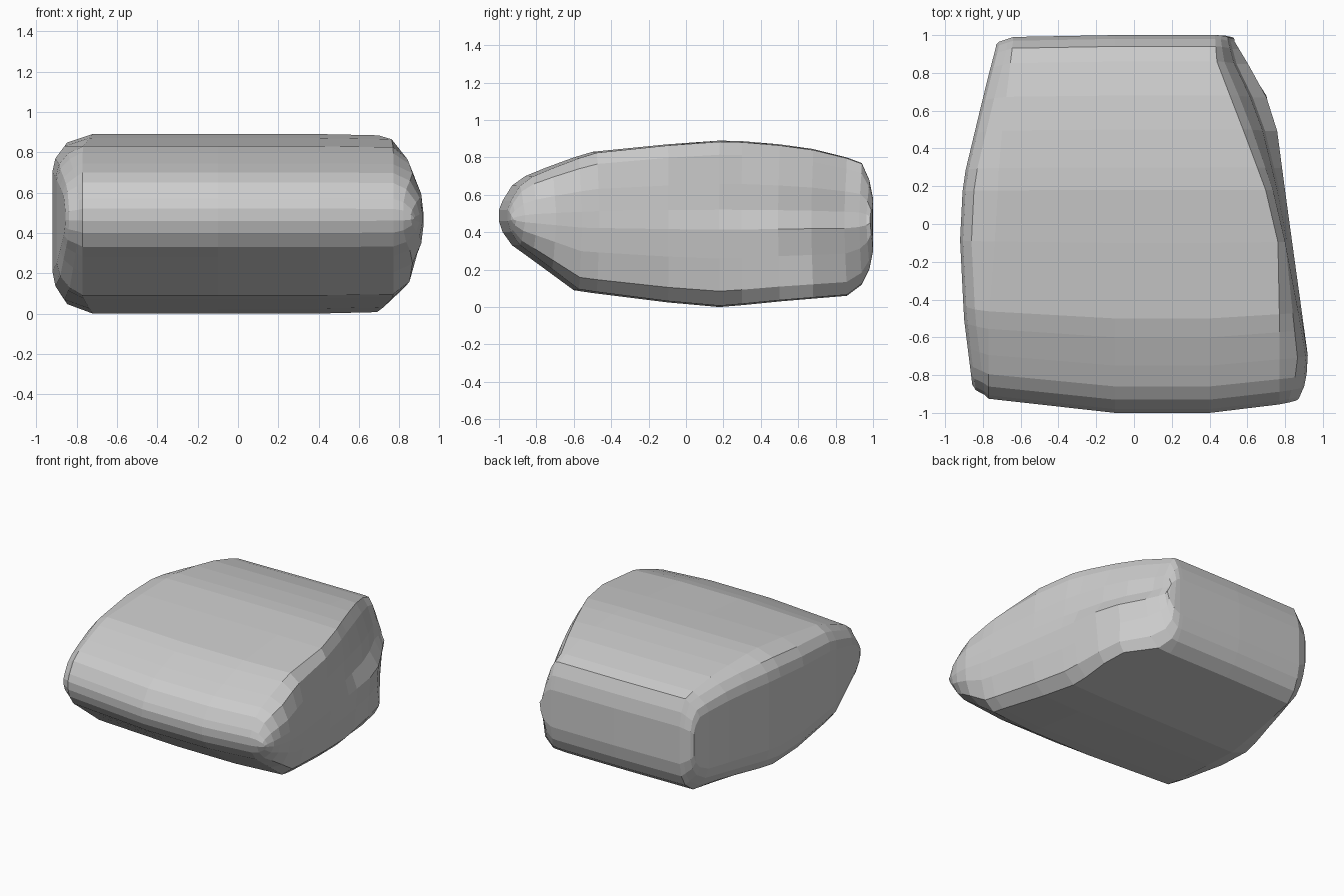
import bpy, bmesh

cube = bpy.data.objects.get("Cube")
if cube:
    bpy.data.objects.remove(cube, do_unlink=True)

# Side profile as (y, bottom z, top z), from nose to back
PROFILE = [(-1, .46, .52), (-.98, .4, .57), (-.93, .33, .65), (-.86, .28, .7),
           (-.75, .2, .745), (-.6, .09, .8), (-.5, .075, .83), (-.1, .025, .87),
           (.18, 0, .89), (.3, .01, .887), (.5, .03, .87), (.68, .045, .845),
           (.86, .06, .8), (.94, .12, .77), (.98, .2, .68), (1, .3, .58)]
MID_Z = .47

# Plan outlines of the right end, as (y, x)
RIGHT_RIM = [(-.5, -.77), (0, -.73), (.4, -.71), (.97, -.64)]
RIGHT_SIDE = [(-.9, -.85), (-.5, -.9), (0, -.925), (.25, -.9), (.75, -.78), (.94, -.73)]

# The left end leans inward at the rear, so it has lower and upper outlines
LEFT_RIM_LOW = [(-.5, .77), (.26, .68), (.5, .685), (.66, .68), (.85, .51), (.97, .43)]
LEFT_RIM_TOP = [(-.5, .77), (0, .76), (.2, .69), (.6, .54), (.85, .44), (.97, .43)]
LEFT_BEVEL_LOW = [(-.93, .82), (-.75, .87), (0, .79), (.26, .76), (.66, .715), (.85, .58), (.97, .48)]
LEFT_BEVEL_TOP = [(-.93, .82), (-.75, .87), (0, .79), (.2, .73), (.6, .59), (.85, .48), (.97, .46)]
LEFT_SIDE_LOW = [(-.93, .87), (-.85, .905), (-.73, .925), (.1, .81), (.59, .745), (.82, .62), (.97, .53)]
LEFT_SIDE_TOP = [(-.93, .87), (-.85, .905), (-.73, .925), (.1, .79), (.59, .67), (.82, .55), (.97, .51)]


def interpolate(curve, y):
    if y <= curve[0][0]:
        return curve[0][1]
    for (y0, x0), (y1, x1) in zip(curve, curve[1:]):
        if y <= y1:
            return x0 + (x1 - x0) * (y - y0) / (y1 - y0)
    return curve[-1][1]


def add_ring(bm, low_curve, top_curve, shift=0, front=1, back=1, height=1):
    """Scaled profile loop whose x positions follow two plan outlines."""
    lower, upper = [], []
    for y, bottom, top in PROFILE:
        y *= front if y < 0 else back
        for verts, curve, z in ((lower, low_curve, bottom), (upper, top_curve, top)):
            x = interpolate(curve, y) + shift
            verts.append(bm.verts.new((x, y, MID_Z + (z - MID_Z) * height)))
    return lower + upper[::-1]


def cap(bm, ring):
    """Close an end with strips between the lower and upper edges."""
    for i in range(len(PROFILE) - 1):
        bm.faces.new((ring[i], ring[i + 1], ring[-2 - i], ring[-1 - i]))


# Rounded body lofted from one end to the other
bm = bmesh.new()
rings = [
    add_ring(bm, RIGHT_SIDE, RIGHT_SIDE, 0, .85, .95, .58),
    add_ring(bm, RIGHT_SIDE, RIGHT_SIDE, .015, .88, .965, .75),
    add_ring(bm, RIGHT_SIDE, RIGHT_SIDE, .06, .905, .98, .9),
    add_ring(bm, RIGHT_RIM, RIGHT_RIM, 0, .925, .99),
    add_ring(bm, [(0, -.1)], [(0, -.1)]),
    add_ring(bm, [(0, .4)], [(0, .4)]),
    add_ring(bm, LEFT_RIM_LOW, LEFT_RIM_TOP, 0, .955, 1, .985),
    add_ring(bm, LEFT_BEVEL_LOW, LEFT_BEVEL_TOP, 0, .945, .998, .82),
    add_ring(bm, LEFT_SIDE_LOW, LEFT_SIDE_TOP, -.012, .935, .99, .45),
    add_ring(bm, LEFT_SIDE_LOW, LEFT_SIDE_TOP, 0, .925, .985, .12),
]
for a, b in zip(rings, rings[1:]):
    for i in range(len(a)):
        j = (i + 1) % len(a)
        bm.faces.new((a[i], a[j], b[j], b[i]))
cap(bm, rings[0])
cap(bm, rings[-1])
bmesh.ops.recalc_face_normals(bm, faces=bm.faces)

mesh = bpy.data.meshes.new("rounded_block")
bm.to_mesh(mesh)
bm.free()
block = bpy.data.objects.new("rounded_block", mesh)
bpy.context.collection.objects.link(block)
